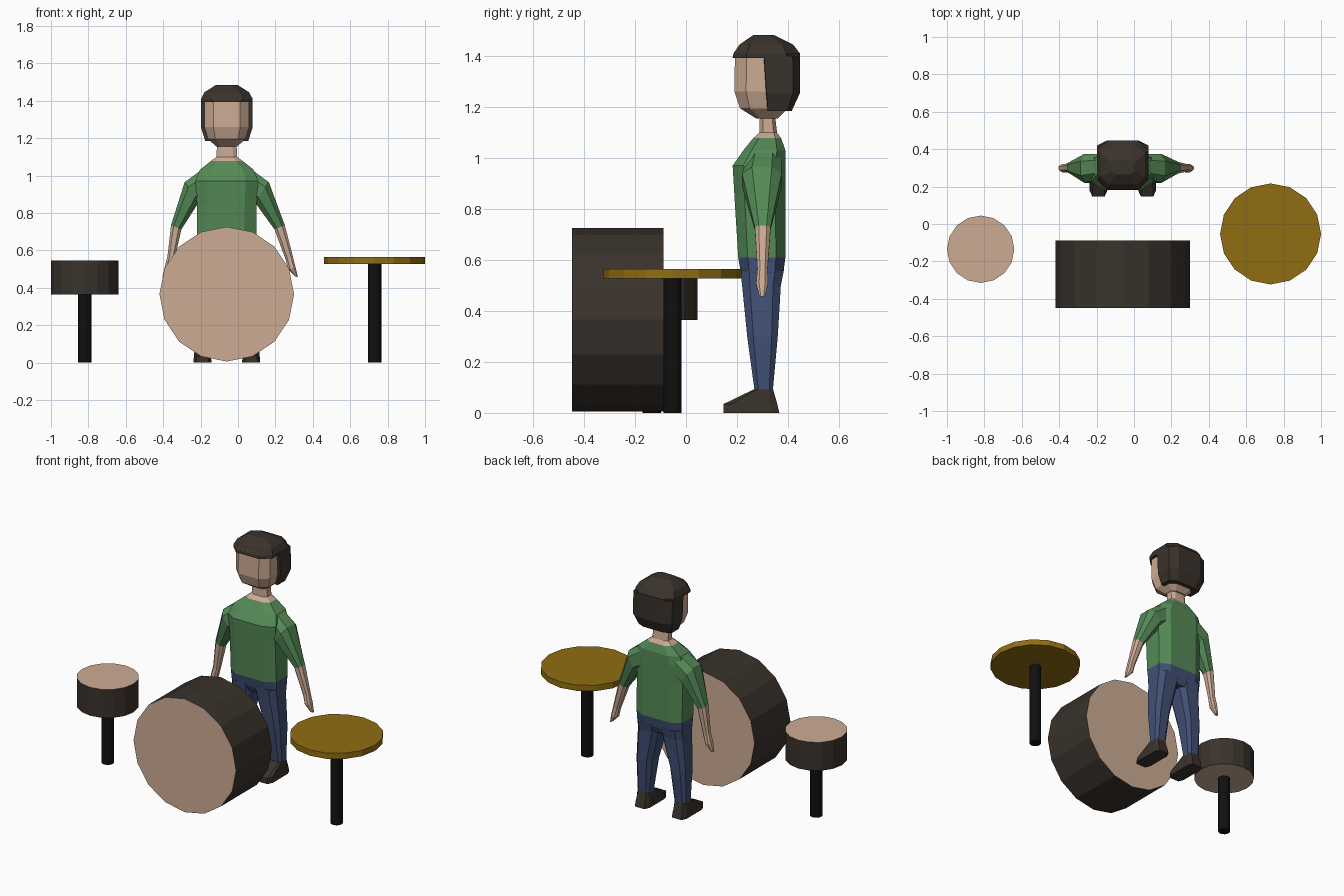
import bpy, bmesh, math
from mathutils import Vector

if "Cube" in bpy.data.objects:
    bpy.data.objects.remove(bpy.data.objects["Cube"])

CX = -0.06  # centre line of the figure and the big drum


def material(name, rgb):
    m = bpy.data.materials.new(name)
    m.diffuse_color = (*rgb, 1)
    m.use_nodes = True
    m.node_tree.nodes["Principled BSDF"].inputs["Base Color"].default_value = m.diffuse_color
    return m


SKIN = material("skin", (0.61, 0.41, 0.30))
GREEN = material("shirt_green", (0.09, 0.255, 0.095))
BLUE = material("trouser_blue", (0.052, 0.08, 0.175))
DARK = material("dark_brown", (0.042, 0.032, 0.025))
GOLD = material("brass", (0.28, 0.155, 0.006))
BLACK = material("black", (0.005, 0.005, 0.005))


def finish(bm, name, mats):
    bmesh.ops.recalc_face_normals(bm, faces=bm.faces)
    me = bpy.data.meshes.new(name)
    bm.to_mesh(me)
    bm.free()
    for m in mats:
        me.materials.append(m)
    ob = bpy.data.objects.new(name, me)
    bpy.context.collection.objects.link(ob)
    return ob


def loft(name, rings, mats, bands=None, c=0.6, cf=None):
    """Skin eight-sided rings (centre, half vector a, half vector b)."""
    cf = c if cf is None else cf
    bm = bmesh.new()
    loops = []
    for o, a, b in rings:
        pts = [(cf, -1), (1, -cf), (1, c), (c, 1), (-c, 1), (-1, c), (-1, -cf), (-cf, -1)]
        loops.append([bm.verts.new(o + a * u + b * v) for u, v in pts])
    for i in range(len(loops) - 1):
        for k in range(8):
            j = (k + 1) % 8
            f = bm.faces.new((loops[i][k], loops[i][j], loops[i + 1][j], loops[i + 1][k]))
            f.material_index = bands[i] if bands else 0
    bm.faces.new(loops[0]).material_index = bands[0] if bands else 0
    bm.faces.new(loops[-1]).material_index = bands[-1] if bands else 0
    return finish(bm, name, mats)


def level(z, hx, y0, y1, x=0.0):
    """Horizontal ring at height z, x measured from the figure's centre."""
    return (Vector((CX + x, (y0 + y1) / 2, z)), Vector((hx, 0, 0)), Vector((0, (y1 - y0) / 2, 0)))


def cross(s, xo, zo, xi, zi, y0, y1):
    """Arm ring from its outer and inner edge points, on side s."""
    o, i = Vector((CX + s * xo, 0, zo)), Vector((CX + s * xi, 0, zi))
    return ((o + i) / 2 + Vector((0, (y0 + y1) / 2, 0)), (o - i) / 2, Vector((0, (y1 - y0) / 2, 0)))


def cylinder(name, x, y, z0, z1, r, mats, lying=False):
    """16-sided cylinder; a second material goes on the end caps."""
    bm = bmesh.new()
    bmesh.ops.create_cone(bm, cap_ends=True, segments=16, radius1=r, radius2=r, depth=z1 - z0)
    for f in bm.faces:
        if abs(f.normal.z) > 0.9:
            f.material_index = len(mats) - 1
    ob = finish(bm, name, mats)
    ob.location = (x, y, (z0 + z1) / 2)
    if lying:
        ob.rotation_euler = (math.pi / 2, 0, 0)
    return ob


# drums, cymbal and stands
bass = cylinder("bass_drum", CX, 0, 0, 0.36, 0.36, [DARK, SKIN], lying=True)
bass.location = (CX, -0.268, 0.366)
cylinder("small_drum", -0.82, -0.135, 0.365, 0.545, 0.18, [DARK, SKIN])
cylinder("small_drum_stand", -0.82, -0.135, 0, 0.368, 0.036, [BLACK])
cylinder("cymbal", 0.73, -0.053, 0.528, 0.565, 0.27, [GOLD])
cylinder("cymbal_stand", 0.73, -0.053, 0, 0.532, 0.036, [BLACK])

# torso: hips, shirt, neckline and neck
loft("torso", [
    level(0.51, 0.14, 0.235, 0.365),
    level(0.55, 0.158, 0.215, 0.382),
    level(0.61, 0.16, 0.205, 0.39),
    level(0.85, 0.16, 0.19, 0.39),
    level(0.97, 0.168, 0.183, 0.39),
    level(1.03, 0.145, 0.225, 0.39),
    level(1.078, 0.085, 0.264, 0.373),
    level(1.10, 0.055, 0.288, 0.357),
    level(1.18, 0.052, 0.29, 0.348),
], [BLUE, GREEN, SKIN], [0, 0, 1, 1, 1, 1, 2, 2])

# arms, legs and shoes on both sides
for s, side in ((1, "left"), (-1, "right")):
    d = 0 if s > 0 else 0.036  # this arm hangs a little closer
    loft(side + "_arm", [
        cross(s, 0.08, 1.07, 0.09, 0.88, 0.25, 0.375),
        cross(s, 0.225, 0.965, 0.148, 0.86, 0.22, 0.375),
        cross(s, 0.31 - d / 3, 0.735, 0.255 - d / 3, 0.712, 0.27, 0.332),
        cross(s, 0.353 - d, 0.57, 0.315 - d, 0.55, 0.28, 0.32),
        cross(s, 0.368 - d, 0.51, 0.328 - d, 0.50, 0.275, 0.322),
        cross(s, 0.38 - d, 0.457, 0.364 - d, 0.462, 0.288, 0.31),
    ], [GREEN, SKIN], [0, 0, 1, 1, 1], c=0.5)
    loft(side + "_leg", [
        level(0.08, 0.04, 0.27, 0.34, s * 0.13),
        level(0.30, 0.054, 0.24, 0.36, s * 0.118),
        level(0.50, 0.073, 0.22, 0.372, s * 0.085),
        level(0.56, 0.076, 0.213, 0.384, s * 0.081),
    ], [BLUE])
    loft(side + "_shoe", [
        level(0, 0.048, 0.148, 0.366, s * 0.13),
        level(0.035, 0.046, 0.148, 0.358, s * 0.13),
        level(0.092, 0.04, 0.265, 0.342, s * 0.13),
    ], [DARK], c=0.7)

# head and hair
loft("head", [
    level(1.155, 0.055, 0.275, 0.36),
    level(1.195, 0.10, 0.212, 0.40),
    level(1.26, 0.12, 0.19, 0.42),
    level(1.42, 0.12, 0.192, 0.42),
], [SKIN])
loft("hair_top", [
    level(1.393, 0.137, 0.183, 0.447),
    level(1.41, 0.138, 0.186, 0.447),
    level(1.445, 0.12, 0.21, 0.42),
    level(1.483, 0.06, 0.265, 0.345),
], [DARK])
loft("hair_back", [
    level(1.185, 0.115, 0.32, 0.415),
    level(1.255, 0.137, 0.314, 0.447),
    level(1.40, 0.137, 0.305, 0.447),
], [DARK], cf=0.97)
